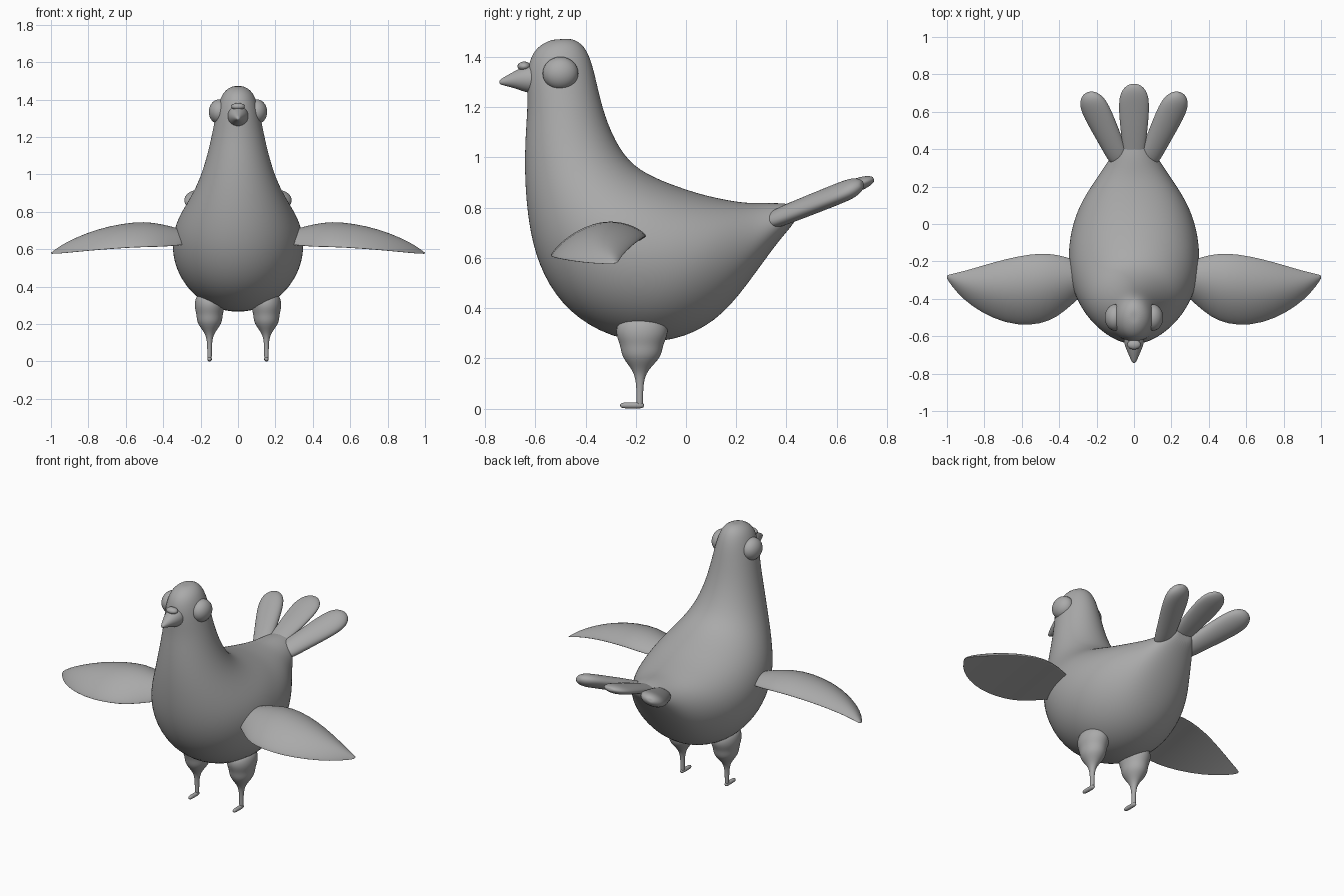
import bpy, bmesh, math
from mathutils import Vector

cube = bpy.data.objects.get("Cube")
if cube:
    bpy.data.objects.remove(cube)

grey = bpy.data.materials.new("plain_grey")
grey.use_nodes = True
GREY = (0.4, 0.4, 0.4, 1)
grey.diffuse_color = GREY
grey.node_tree.nodes["Principled BSDF"].inputs["Base Color"].default_value = GREY


def finish(obj, angle=60):
    obj.data.materials.append(grey)
    bpy.ops.object.select_all(action='DESELECT')
    obj.select_set(True)
    bpy.context.view_layer.objects.active = obj
    bpy.ops.object.shade_smooth_by_angle(angle=math.radians(angle))


def loft(name, rings, levels=2, angle=60):
    """Skin a list of equal-length point rings, close both ends, smooth."""
    bm = bmesh.new()
    loops = [[bm.verts.new(p) for p in ring] for ring in rings]
    n = len(loops[0])
    for a, b in zip(loops, loops[1:]):
        for i in range(n):
            j = (i + 1) % n
            bm.faces.new((a[i], a[j], b[j], b[i]))
    for ring in (loops[0], loops[-1]):
        mid = bm.verts.new(sum((v.co for v in ring), Vector()) / n)
        for i in range(n):
            bm.faces.new((ring[i], ring[(i + 1) % n], mid))
    bmesh.ops.recalc_face_normals(bm, faces=bm.faces)
    mesh = bpy.data.meshes.new(name)
    bm.to_mesh(mesh)
    bm.free()
    obj = bpy.data.objects.new(name, mesh)
    bpy.context.collection.objects.link(obj)
    finish(obj, angle)
    obj.modifiers.new("smooth", 'SUBSURF').levels = levels
    obj.modifiers["smooth"].render_levels = levels


def ellipse(centre, u, v, n=16):
    c, u, v = Vector(centre), Vector(u), Vector(v)
    return [c + u * math.cos(2 * math.pi * i / n) + v * math.sin(2 * math.pi * i / n)
            for i in range(n)]


def ellipsoid(name, centre, radii):
    bpy.ops.mesh.primitive_uv_sphere_add(segments=32, ring_count=16, location=centre)
    obj = bpy.context.object
    obj.name = name
    obj.scale = radii
    finish(obj)


# Body: breast/belly point, nape/back point (y, z), half width
sections = [
    (-.545, 1.468, -.455, 1.474, .035),
    (-.61, 1.43, -.405, 1.45, .083),
    (-.637, 1.34, -.37, 1.37, .112),
    (-.63, 1.22, -.342, 1.23, .137),
    (-.64, 1.1, -.30, 1.1, .165),
    (-.645, .95, -.23, .98, .208),
    (-.635, .78, -.13, .92, .268),
    (-.605, .61, 0, .873, .33),
    (-.53, .45, .08, .85, .352),
    (-.40, .325, .15, .835, .352),
    (-.2, .25, .21, .825, .323),
    (0, .278, .26, .82, .265),
    (.15, .37, .31, .82, .203),
    (.27, .53, .36, .82, .15),
    (.37, .67, .41, .815, .103),
    (.43, .735, .45, .81, .065),
]
body = []
for y0, z0, y1, z1, w in sections:
    low, high = Vector((0, y0, z0)), Vector((0, y1, z1))
    body.append(ellipse((low + high) / 2, (w, 0, 0), (high - low) / 2, 28))
loft("body", body)

# Beak with a small nose bump
beak = [(-.58, 1.312, .06, .06), (-.635, 1.312, .056, .056), (-.675, 1.311, .04, .038),
        (-.715, 1.305, .022, .021), (-.743, 1.30, .009, .009)]
loft("beak", [ellipse((0, y, z), (w, 0, 0), (0, 0, h)) for y, z, w, h in beak])
ellipsoid("nose_bump", (0, -.645, 1.363), (.036, .026, .019))


def feather(name, base, tip, roll, width, thick, root):
    """Paddle-shaped tail feather, rolled about its own length."""
    base, tip = Vector(base), Vector(tip)
    along = (tip - base).normalized()
    flat = along.cross(Vector((0, 0, 1))).normalized()
    up = flat.cross(along)
    side = flat * math.cos(roll) + up * math.sin(roll)
    up = side.cross(along)
    shape = [(0, root), (.2, root + .08), (.45, .9), (.7, 1), (.85, .93), (.94, .68), (.99, .3)]
    loft(name, [ellipse(base.lerp(tip, t), side * width * s, up * thick * min(1, s * 1.2))
                for t, s in shape])


feather("tail_feather_middle", (0, .33, .765), (0, .752, .916), 0, .084, .028, .66)

for side, label in ((1, "left"), (-1, "right")):
    ellipsoid(label + "_eye", (side * .1, -.5, 1.335), (.056, .071, .066))
    feather(label + "_tail_feather", (side * .07, .33, .745), (side * .25, .705, .895),
            side * -.35, .08, .04, .72)

    # Wing: flat underside, domed top, drooping to a point
    stations = [(.26, -.37, -.22, .05), (.33, -.43, -.185, .07), (.41, -.50, -.162, .087),
                (.5, -.538, -.153, .096), (.62, -.545, -.17, .092), (.75, -.51, -.203, .08),
                (.87, -.44, -.24, .056), (.95, -.365, -.262, .032), (1.0, -.295, -.272, .004)]
    wing = []
    for x, lead, trail, h in stations:
        droop = .085 * max(0, (x - .5) / .5) ** 2 + .08 * max(0, .5 - x)
        top, under = [], []
        for i in range(13):
            t = (1 - math.cos(math.pi * i / 12)) / 2
            y = lead + (trail - lead) * t
            z = .611 + .2 * (y + .54) - droop
            top.append(Vector((side * x, y, z + h * max(0, math.sin(math.pi * t)) ** .7)))
            under.append(Vector((side * x, y, z)))
        wing.append(top + under[-2:0:-1])
    loft(label + "_wing", wing, 1, 45)

    # Leg: thigh narrowing to a thin shank (z, y, half width, half depth)
    leg = [(.36, -.175, .07, .09), (.315, -.175, .082, .108), (.28, -.176, .08, .1),
           (.25, -.177, .071, .086),
           (.21, -.177, .069, .081), (.175, -.18, .045, .052), (.14, -.183, .019, .023),
           (.09, -.184, .0125, .0135), (.03, -.184, .0125, .0135), (.008, -.184, .011, .012)]
    loft(label + "_leg", [ellipse((side * .152, y, z), (w, 0, 0), (0, d, 0))
                          for z, y, w, d in leg])
    toe = [(-.168, .007), (-.178, .013), (-.22, .0125), (-.252, .012), (-.262, .006)]
    loft(label + "_foot", [ellipse((side * .152, y, .0125), (r, 0, 0), (0, 0, r))
                           for y, r in toe])
